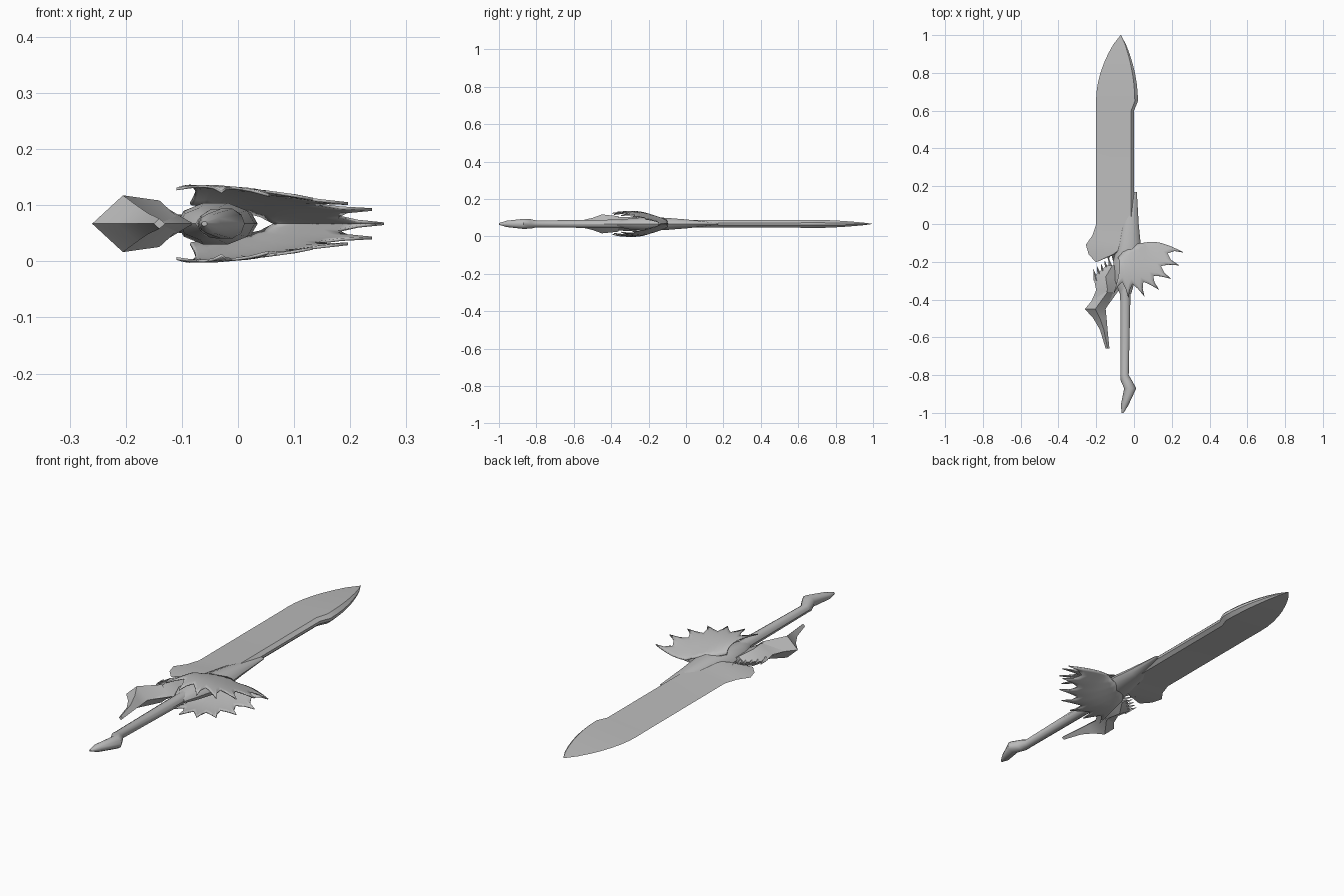
import bpy, bmesh
from math import sin, cos, pi, tau, sqrt, radians
from mathutils import Vector

MID_HEIGHT = .067

start_cube = bpy.data.objects.get("Cube")
if start_cube:
    bpy.data.objects.remove(start_cube, do_unlink=True)

# One grey for the whole sword
steel = bpy.data.materials.new("grey_steel")
steel.use_nodes = True
steel.diffuse_color = (.5, .5, .5, 1)
shader = steel.node_tree.nodes["Principled BSDF"]
shader.inputs["Base Color"].default_value = steel.diffuse_color


def make_object(name, bm, sharp_angle):
    """Turn a bmesh into a shaded object lying on the middle plane."""
    bmesh.ops.recalc_face_normals(bm, faces=bm.faces)
    mesh = bpy.data.meshes.new(name)
    bm.to_mesh(mesh)
    bm.free()
    mesh.materials.append(steel)
    part = bpy.data.objects.new(name, mesh)
    part.location.z = MID_HEIGHT
    bpy.context.collection.objects.link(part)
    bpy.ops.object.select_all(action='DESELECT')
    part.select_set(True)
    bpy.context.view_layer.objects.active = part
    bpy.ops.object.shade_smooth_by_angle(angle=radians(sharp_angle))
    return part


def bridge(bm, first, second):
    """Join two neighbouring rows of vertices with quads."""
    for a, b, c, d in zip(first, first[1:], second[1:], second):
        bm.faces.new((a, b, c, d))


def loft(name, path, section, flatness, sharp_angle=40):
    """Skin a cross-section along y; path points are (y, centre x, half width)."""
    bm = bmesh.new()
    rings = []
    for y, centre, half_width in path:
        ring = [bm.verts.new((centre + half_width * across, y,
                              half_width * flatness * up))
                for across, up in section]
        rings.append(ring)
    for ring, following in zip(rings, rings[1:]):
        bridge(bm, ring + ring[:1], following + following[:1])
    bm.faces.new(rings[0])
    bm.faces.new(rings[-1])
    return make_object(name, bm, sharp_angle)


def polygon_section(sides):
    angles = [tau * corner / sides for corner in range(sides)]
    return [(cos(angle), sin(angle)) for angle in angles]


ROUND = polygon_section(10)
DIAMOND = polygon_section(4)
# Thin cutting edge on one side, bevelled spine on the other
WEDGE = [(-1, 0), (.85, 1), (1, .3), (1, -.3), (.85, -1)]

# Blade: rounded point by rule, straight middle, hooked heel
blade_path = []
for step in range(8):
    along = step / 7
    swell = sin(along * pi / 2) ** .8
    blade_path.append((1 - .35 * along, -.07 - .02 * swell, .001 + .11 * swell))
blade_path += [(.6, -.1, .1), (0, -.1, .1), (-.06, -.11, .11),
               (-.11, -.14, .115), (-.16, -.17, .07), (-.2, -.2, .005)]
loft("blade", blade_path, WEDGE, flatness=.2)

# Collar sweeping from the blade spine into the guard
guard_path = [(.17, .005, .01), (0, -.02, .045), (-.1, -.025, .06),
              (-.2, -.04, .07), (-.3, -.05, .055), (-.37, -.045, .03)]
loft("guard_body", guard_path, ROUND, flatness=.56, sharp_angle=45)

# Straight grip ending in a kinked pommel
handle_path = [(-.3, -.045, .028), (-.8, -.05, .022), (-.83, -.04, .03),
               (-.87, -.02, .032), (-.96, -.05, .02), (-1, -.06, .005)]
loft("handle", handle_path, ROUND, flatness=.88)

# Side spur: a flat root and a ridged horn
root_path = [(-.22, -.115, .03), (-.28, -.15, .065), (-.35, -.14, .06),
             (-.42, -.18, .05)]
loft("spur_root", root_path, DIAMOND, flatness=.6)
horn_path = [(-.36, -.14, .045), (-.45, -.205, .055), (-.5, -.18, .035),
             (-.56, -.16, .02), (-.66, -.14, .01)]
loft("spur_horn", horn_path, DIAMOND, flatness=.92)


def tooth(name, x, base_y, tip_y, lean):
    loft(name, [(base_y, x, .013), (tip_y, x + lean, .001)], DIAMOND, flatness=1)


# Broken teeth facing each other across the gap
for number in range(5):
    rise = .015 * number
    tooth(f"spur_tooth_{number}", .02 * number - .2, rise - .3, rise - .24, -.015)
for number in range(2):
    tooth(f"heel_tooth_{number}", .025 * number - .135, -.15, -.195, 0)

# Webbed wing: ribs fan out around the guard and lift off the middle plane
FAN_CENTRE = Vector((-.05, -.15, 0))
RIB_COUNT = 7
ROWS = 7


def fan_point(radius, degrees, height):
    angle = radians(degrees)
    return FAN_CENTRE + Vector((radius * cos(angle), radius * sin(angle), height))


def wing_rib(sweep):
    """Root, middle and tip of the rib; sweep runs from leading edge to last."""
    lift = sqrt(sweep)
    root = FAN_CENTRE + Vector((.115 - .15 * sweep, .05 - .08 * sweep ** 2.5,
                                .035 * lift))
    middle = fan_point(.2 - .1 * lift, 14 - 120 * sweep,
                       .065 * sin(sweep * radians(100)) ** .8)
    tip = fan_point(.31 - .08 * sweep, -105 * sweep ** 1.15, .062 * lift)
    return root, middle, tip


def along_rib(rib, s):
    root, middle, tip = rib
    control = 2 * middle - (root + tip) / 2
    return root.lerp(control, s).lerp(control.lerp(tip, s), s)


# The web between two ribs reaches less far, which leaves pointed spikes
WEB_REACH = {0: 1, .18: .84, .5: .73, .82: .84}
ribs = [wing_rib(index / (RIB_COUNT - 1)) for index in range(RIB_COUNT)]
columns = []
for rib, neighbour in zip(ribs, ribs[1:]):
    for blend, reach in WEB_REACH.items():
        between = [a.lerp(b, blend) for a, b in zip(rib, neighbour)]
        columns.append((between, reach))
columns.append((ribs[-1], 1))

bm = bmesh.new()
grid = [[bm.verts.new(along_rib(rib, reach * row / ROWS)) for row in range(ROWS + 1)]
        for rib, reach in columns]
for column, following in zip(grid, grid[1:]):
    bridge(bm, column, following)
wings = make_object("webbed_wings", bm, sharp_angle=50)

# Give the web thickness and repeat it below the plane
shell = wings.modifiers.new("thickness", 'SOLIDIFY')
shell.thickness = .005
shell.offset = 0
mirror = wings.modifiers.new("lower_wing", 'MIRROR')
mirror.use_axis = (False, False, True)
